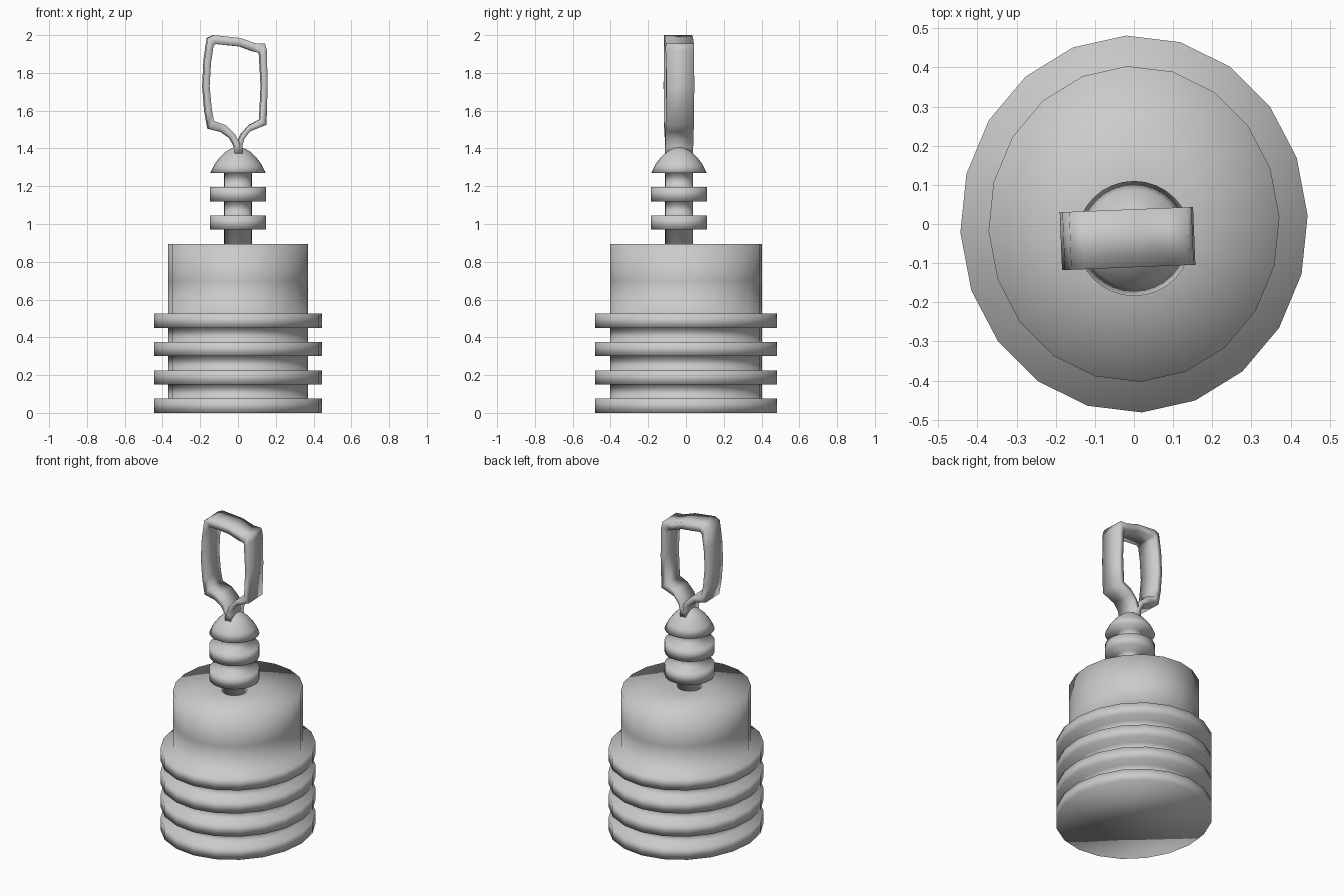
import bpy, bmesh, math
from mathutils import Matrix, Vector

if "Cube" in bpy.data.objects:
    bpy.data.objects.remove(bpy.data.objects["Cube"], do_unlink=True)

grey = bpy.data.materials.new("plain grey")
grey.use_nodes = True
colour = (0.6, 0.6, 0.6, 1)
grey.diffuse_color = colour
grey.node_tree.nodes["Principled BSDF"].inputs["Base Color"].default_value = colour


def finish(name, bm):
    bmesh.ops.recalc_face_normals(bm, faces=bm.faces)
    mesh = bpy.data.meshes.new(name)
    bm.to_mesh(mesh)
    bm.free()
    mesh.materials.append(grey)
    mesh.shade_smooth()
    obj = bpy.data.objects.new(name, mesh)
    bpy.context.collection.objects.link(obj)
    return obj


def lathe(name, profile, sides, stretch=1.0, turn=0.0, y=0.0):
    """Revolve (radius, height) points, closing both ends."""
    bm = bmesh.new()
    rings = []
    for r, z in profile:
        ring = []
        for i in range(sides):
            a = turn + math.tau * i / sides
            ring.append(bm.verts.new((r * math.cos(a), y + r * stretch * math.sin(a), z)))
        rings.append(ring)
    for low, high in zip(rings, rings[1:]):
        for i in range(sides):
            j = (i + 1) % sides
            bm.faces.new((low[i], low[j], high[j], high[i]))
    bm.faces.new(rings[0])
    bm.faces.new(rings[-1])
    return finish(name, bm)


# Oval body with four flanges, slightly wider front to back
STEP = 0.075
flange, wall = 0.444, 0.372
body = []
for k in range(4):
    z = 2 * k * STEP
    body += [(flange, z), (flange, z + STEP), (wall, z + STEP), (wall, z + 2 * STEP)]
body[-1] = (wall, 0.7)
body += [(wall, 0.895), (0.075, 0.895)]
lathe("ribbed_body", body, 20, stretch=1.085, turn=math.radians(2.6))

# Stem with two collars and a domed cap, set a little towards the front
neck, collar = 0.073, 0.147
stem = [(neck, 0.89)]
for z in (0.97, 1.12):
    stem += [(neck, z), (collar, z), (collar, z + STEP), (neck, z + STEP)]
stem += [(neck, 1.27), (collar, 1.27), (0.125, 1.315), (0.095, 1.355),
         (0.06, 1.387), (0.03, 1.402), (0.008, 1.408)]
lathe("collared_stem", stem, 32, y=-0.037)

# Bent strap loop: outer and inner outlines, from one foot round to the other
outer = [(-0.02, 1.37), (-0.02, 1.41), (-0.045, 1.455), (-0.09, 1.487), (-0.16, 1.505),
         (-0.177, 1.6), (-0.187, 1.73), (-0.18, 1.87), (-0.163, 1.985), (-0.13, 2.0),
         (0.008, 1.985), (0.09, 1.957), (0.14, 1.955), (0.15, 1.92), (0.154, 1.73),
         (0.148, 1.525), (0.06, 1.49), (0.03, 1.45), (0.02, 1.41), (0.02, 1.37)]
inner = [(0.01, 1.37), (0.008, 1.425), (-0.018, 1.475), (-0.066, 1.522), (-0.13, 1.546),
         (-0.142, 1.61), (-0.153, 1.73), (-0.146, 1.85), (-0.133, 1.94), (-0.12, 1.953),
         (0.008, 1.94), (0.075, 1.915), (0.112, 1.907), (0.114, 1.88), (0.122, 1.73),
         (0.114, 1.553), (0.06, 1.525), (0.015, 1.475), (-0.006, 1.425), (-0.01, 1.37)]
bm = bmesh.new()
FRONT, BACK = -0.111, 0.037
loops = []
for (ox, oz), (ix, iz) in zip(outer, inner):
    loops.append([bm.verts.new(p) for p in ((ox, FRONT, oz), (ix, FRONT, iz),
                                            (ix, BACK, iz), (ox, BACK, oz))])
for a, b in zip(loops, loops[1:]):
    for i in range(4):
        j = (i + 1) % 4
        bm.faces.new((a[i], a[j], b[j], b[i]))
bm.faces.new(loops[0])
bm.faces.new(loops[-1])
bmesh.ops.rotate(bm, verts=bm.verts, cent=Vector((-0.015, -0.037, 0)),
                 matrix=Matrix.Rotation(math.radians(2.3), 3, "Z"))
finish("strap_loop", bm)
